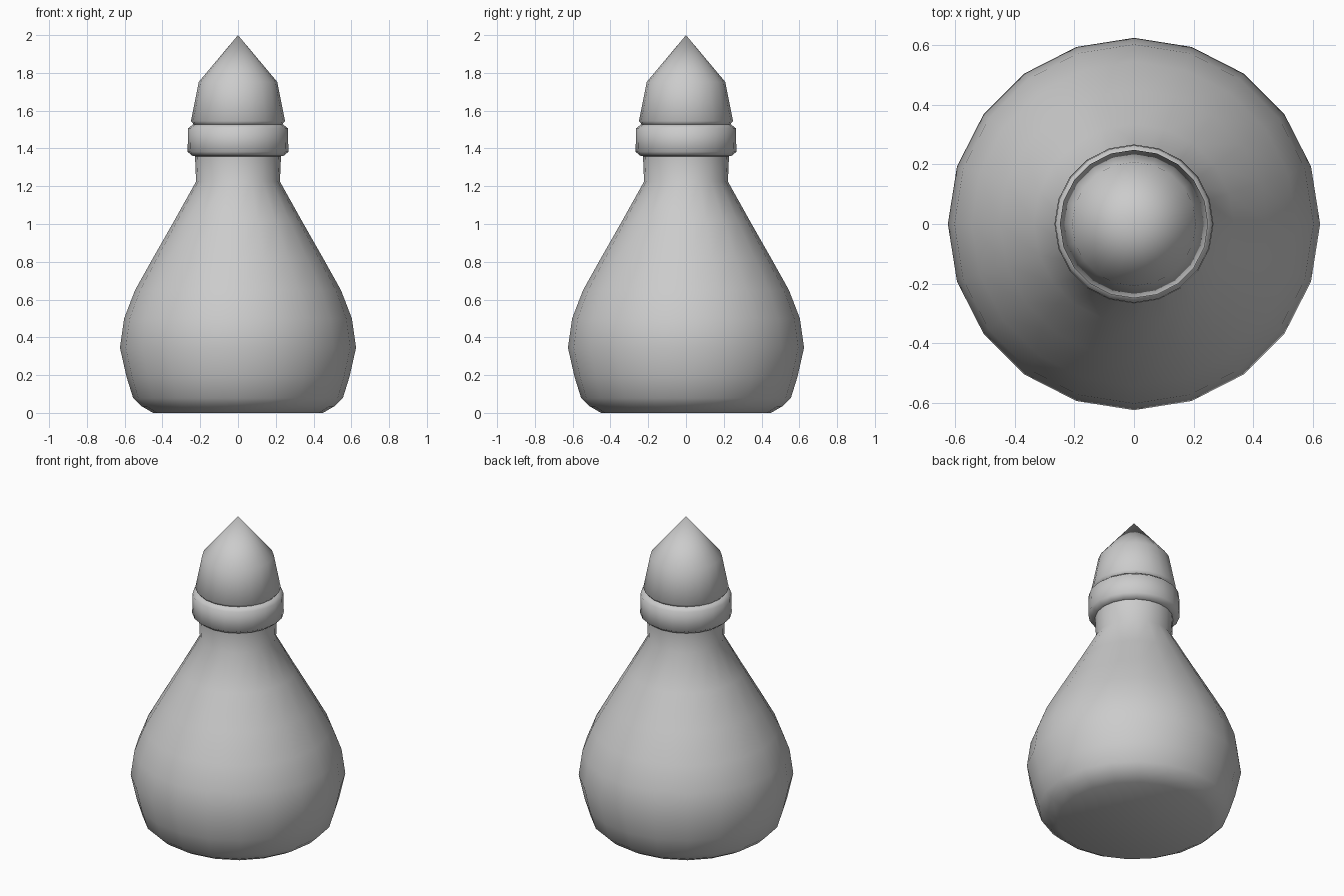
import bpy, bmesh, math

if "Cube" in bpy.data.objects:
    bpy.data.objects.remove(bpy.data.objects["Cube"])

SIDES = 20


def lathe(name, profile, angle=60):
    """Turn an (r, z) profile, listed bottom to top, around the z axis."""
    bm = bmesh.new()
    rows = []
    for r, z in profile:
        if r == 0:
            rows.append([bm.verts.new((0, 0, z))])
        else:
            rows.append([bm.verts.new((r * math.cos(2 * math.pi * i / SIDES),
                                       r * math.sin(2 * math.pi * i / SIDES), z))
                         for i in range(SIDES)])
    for a, b in zip(rows, rows[1:]):
        for i in range(SIDES):
            j = (i + 1) % SIDES
            if len(b) == 1:
                bm.faces.new((a[i], a[j], b[0]))
            else:
                bm.faces.new((a[i], a[j], b[j], b[i]))
    # flat caps on open ends
    for row in (rows[0], rows[-1]):
        if len(row) > 1:
            bm.faces.new(row)
    bmesh.ops.recalc_face_normals(bm, faces=bm.faces)
    mesh = bpy.data.meshes.new(name)
    bm.to_mesh(mesh)
    bm.free()
    obj = bpy.data.objects.new(name, mesh)
    bpy.context.collection.objects.link(obj)
    bpy.ops.object.select_all(action='DESELECT')
    obj.select_set(True)
    bpy.context.view_layer.objects.active = obj
    bpy.ops.object.shade_smooth_by_angle(angle=math.radians(angle))
    return obj


# rounded flask body with narrow neck
lathe("bottle_body", [
    (0.45, 0), (0.51, 0.035), (0.555, 0.078), (0.59, 0.19), (0.625, 0.345),
    (0.603, 0.5), (0.545, 0.65), (0.45, 0.82), (0.336, 1.02), (0.222, 1.225),
    (0.228, 1.37)])

# thick lip around the mouth
lathe("neck_ring", [
    (0.222, 1.358), (0.24, 1.36), (0.267, 1.382), (0.264, 1.507),
    (0.237, 1.528)])

# pointed stopper with a small undercut
lathe("stopper", [
    (0.228, 1.52), (0.249, 1.545), (0.208, 1.752), (0, 2.0)])
